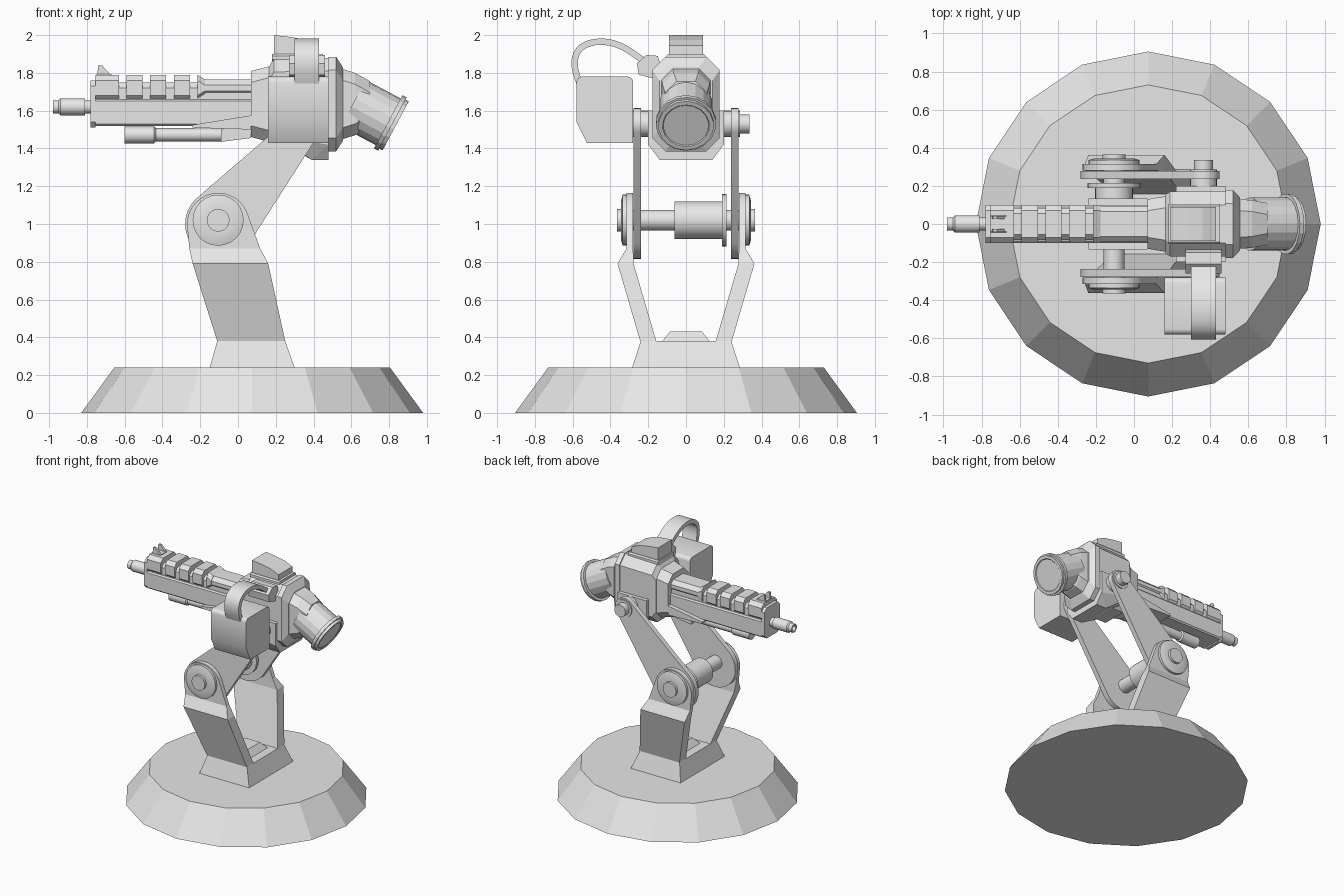
import bpy, bmesh, math
from mathutils import Vector, geometry

default_cube = bpy.data.objects.get("Cube")
if default_cube:
    bpy.data.objects.remove(default_cube, do_unlink=True)

grey = (0.8, 0.8, 0.8, 1)
metal = bpy.data.materials.new("plain grey")
metal.use_nodes = True
metal.diffuse_color = grey
metal.node_tree.nodes["Principled BSDF"].inputs["Base Color"].default_value = grey


def finish(name, bm, smooth):
    bmesh.ops.recalc_face_normals(bm, faces=bm.faces)
    mesh = bpy.data.meshes.new(name)
    bm.to_mesh(mesh)
    bm.free()
    mesh.materials.append(metal)
    if smooth:
        mesh.shade_smooth()
        mesh.set_sharp_from_angle(angle=math.radians(28))
    bpy.context.collection.objects.link(bpy.data.objects.new(name, mesh))


def hull(name, points, smooth=False):
    """Convex solid around a set of points."""
    bm = bmesh.new()
    for point in points:
        bm.verts.new(point)
    bmesh.ops.convex_hull(bm, input=bm.verts)
    bmesh.ops.dissolve_limit(bm, angle_limit=0.01, verts=bm.verts, edges=bm.edges)
    finish(name, bm, smooth)


def prism(name, outline, span, axis="y", smooth=False):
    """Convex side outline, extruded across the span of the given axis."""
    if axis == "y":
        points = [(along, depth, z) for along, z in outline for depth in span]
    else:
        points = [(depth, along, z) for along, z in outline for depth in span]
    hull(name, points, smooth)


def loft(name, rings, smooth=False):
    """Skin a list of equal-length rings and cap both ends."""
    bm = bmesh.new()
    rows = [[bm.verts.new(point) for point in ring] for ring in rings]
    for row, following in zip(rows, rows[1:]):
        for i in range(len(row)):
            bm.faces.new((row[i - 1], row[i], following[i], following[i - 1]))
    bm.faces.new(rows[0])
    bm.faces.new(rows[-1])
    finish(name, bm, smooth)


def circle(across, up, radius, sides=32):
    turns = [math.tau * i / sides for i in range(sides)]
    return [(across + radius * math.cos(turn), up + radius * math.sin(turn)) for turn in turns]


def turned(name, start, direction, steps, sides=24, smooth=True):
    """Turned part: each step is a distance along the direction and a radius."""
    direction = Vector(direction).normalized()
    first = direction.orthogonal().normalized()
    second = direction.cross(first)
    loft(name, [[Vector(start) + direction * distance + first * a + second * b
                 for a, b in circle(0, 0, radius, sides)] for distance, radius in steps], smooth)


def rectangle(x, y, z, length, width):
    """Level ring around a centre point."""
    return [(x + i * length / 2, y + j * width / 2, z)
            for i, j in ((-1, -1), (1, -1), (1, 1), (-1, 1))]


gun_height = 1.635


def body(name, *stations, height=gun_height, chamfer=0.03):
    """Chamfered bar along x: each station is x, half width and half height."""
    rings = []
    for x, wide, tall in stations:
        quarter = [(wide, tall - chamfer), (wide - chamfer, tall)]
        half = [(y, -z) for y, z in reversed(quarter)] + quarter
        ring = half + [(-y, -z) for y, z in half]
        rings.append([(x, y, height + z) for y, z in ring])
    loft(name, rings)


def bar(name, front, back, wide, tall, **options):
    body(name, (front, wide, tall), (back, wide, tall), **options)


# Base and pedestal
base_top, fork_foot = 0.24, 0.38
turned("base", (0.075, 0, 0), (0, 0, 1), [(0, 0.905), (base_top, 0.73)], sides=16, smooth=False)
loft("pedestal", [rectangle(0.075, 0, base_top, length=0.45, width=0.57),
                  rectangle(0.07, 0, fork_foot, length=0.36, width=0.48)])
loft("pedestal_pad", [rectangle(0.07, 0, fork_foot, length=0.22, width=0.25),
                      rectangle(0.07, 0, fork_foot + 0.05, length=0.14, width=0.17)])

# Fork legs, swinging arms and their pivots, one set per side
elbow_x, elbow_z = -0.105, 1.02
wrist_x, wrist_z = 0.365, 1.53
ear_inner, ear_outer = 0.28, 0.315
arm_inner, arm_outer = 0.237, 0.277
for side, sign in (("left", 1), ("right", -1)):
    shoulder = rectangle(-0.07, sign * (ear_inner + ear_outer) / 2, 0.87,
                         length=0.375, width=ear_outer - ear_inner)
    loft("fork_leg_" + side, [rectangle(0.07, sign * 0.2, fork_foot, length=0.36, width=0.085),
                              rectangle(-0.04, sign * 0.32, 0.79, length=0.4, width=0.085),
                              shoulder])
    ear = circle(elbow_x, 1, 0.165) + [(x, z) for x, y, z in shoulder[:2]]
    prism("fork_ear_" + side, ear, (sign * ear_inner, sign * ear_outer), smooth=True)
    arm = circle(elbow_x + 0.01, 1, 0.185) + circle(wrist_x, wrist_z, 0.083)
    prism("arm_" + side, arm, (sign * arm_inner, sign * arm_outer), smooth=True)
    washer, pin = 0.135, 0.06
    turned("elbow_cap_" + side, (elbow_x, sign * ear_outer, elbow_z), (0, sign, 0),
           [(0, washer), (0.02, washer), (0.03, 0.1), (0.03, pin), (0.05, pin)])
    turned("wrist_pin_" + side, (wrist_x, sign * 0.19, wrist_z), (0, sign, 0),
           [(0, 0.07), (0.095, 0.07), (0.095, 0.05), (0.145, 0.05)])
turned("cross_shaft", (elbow_x, -ear_inner, elbow_z), (0, 1, 0),
       [(0, 0.055), (ear_inner * 2, 0.055)])
turned("shaft_sleeve", (elbow_x, -0.06, elbow_z), (0, 1, 0), [(0, 0.1), (0.26, 0.1)])
turned("shaft_flange", (elbow_x, 0.19, elbow_z), (0, 1, 0), [(0, 0.14), (0.025, 0.14)])

# Receiver, from its nose to its rear block
nose, receiver_front, receiver_back, collar_back = 0.07, 0.165, 0.48, 0.555
body("receiver_nose", (nose, 0.13, 0.175), (receiver_front, 0.145, 0.2), chamfer=0.06)
body("receiver", (receiver_front, 0.155, 0.2), (0.19, 0.17, 0.24), (receiver_back, 0.17, 0.245),
     chamfer=0.07)
body("receiver_collar", (receiver_back, 0.178, 0.25), (0.52, 0.178, 0.25),
     (collar_back, 0.14, 0.195), chamfer=0.07)
body("rear_block", (collar_back, 0.13, 0.185), (0.62, 0.125, 0.165), (0.7, 0.11, 0.12),
     chamfer=0.06)

# Cradle under the receiver and hood on top of it
cradle_side = [(0.22, 0.2, 1.6), (receiver_back, 0.2, 1.6), (0.22, 0.2, 1.46),
               (receiver_back, 0.2, 1.42), (0.25, 0.15, 1.42),
               (0.39, 0.14, 1.34), (receiver_back, 0.14, 1.34)]
hull("cradle", [(x, sign * y, z) for x, y, z in cradle_side for sign in (1, -1)])
hood_bottom, hood_front, hood_back = 1.87, 0.19, 0.43
prism("top_hood", [(hood_front, hood_bottom), (hood_front, 2), (0.28, 1.99), (0.36, 1.975),
                   (hood_back, 1.945), (hood_back, hood_bottom)], (-0.09, 0.09))
bar("hood_base", hood_front - 0.01, hood_back + 0.02, 0.105, 0.02, height=1.88, chamfer=0.01)

# Tilted rear drum with a stepped rim
drum, flange, rim = 0.14, 0.16, 0.147
turned("rear_drum", (0.61, 0, 1.64), (0.88, 0, -0.47),
       [(0, drum), (0.21, drum), (0.21, flange), (0.235, flange), (0.235, rim),
        (0.255, rim), (0.255, 0.125), (0.25, 0.12)], sides=18, smooth=False)

# Barrel housing with a slotted upper shroud
housing_front, housing_back, housing_wide = -0.755, 0.1, 0.1
shroud = dict(height=1.72, chamfer=0.03)
bar("housing_core", housing_front, housing_back, housing_wide - 0.015, 0.115)
bar("housing_lower", housing_front, housing_back, housing_wide, 0.07, height=1.59, chamfer=0.01)
bar("housing_face", housing_front - 0.025, housing_front, housing_wide, 0.125)
rib_start = housing_front
for i in range(4):
    slot = -0.61 + i / 8
    bar(f"shroud_rib_{i + 1}", rib_start, slot - 0.02, housing_wide, 0.07, **shroud)
    rib_start = slot + 0.02
body("shroud_ramp", (rib_start, housing_wide, 0.07), (rib_start + 0.04, housing_wide, 0.045),
     **shroud)
bar("housing_rear", rib_start, housing_back, housing_wide - 0.005, 0.045, **shroud)

# Front sight, underplate and bracket
sight_base = 1.785
bar("front_sight", -0.75, -0.67, 0.045, 0.01, height=sight_base, chamfer=0.005)
for side, sign in (("left", 1), ("right", -1)):
    prism("sight_post_" + side, [(-0.745, sight_base), (-0.74, 1.84), (-0.72, 1.84),
                                 (-0.67, sight_base)], (sign * 0.025, sign * 0.042))
prism("underplate", [(-0.24, 1.51), (nose, 1.5), (nose, 1.575), (-0.24, 1.525)], (-0.135, 0.135))
prism("under_bracket", [(-0.09, 1.435), (-0.09, 1.5), (-0.02, 1.53), (nose, 1.53),
                        (nose, 1.455)], (-0.06, 0.06))

# Muzzle and lower tube
thin, thick, bore = 0.035, 0.045, 0.022
turned("muzzle", (housing_front, 0, 1.62), (-1, 0, 0),
       [(0, thin), (0.055, thin), (0.055, thick), (0.185, thick), (0.195, thin),
        (0.225, thin), (0.225, bore), (0.195, bore)])
turned("lower_tube", (-0.6, 0, 1.472), (1, 0, 0),
       [(0, thick), (0.155, thick), (0.165, thin), (0.53, thin)])

# Supply box, feed belt and connector
box_outer, box_inner, box_bottom, corner = -0.58, -0.28, 1.43, 0.03
box_outline = [(box_outer, 1.54), (box_outer + 0.055, box_bottom), (box_inner, box_bottom)]
for y in (box_outer + corner, box_inner - corner):
    box_outline += circle(y, 1.78 - corner, corner, sides=16)
prism("supply_box", box_outline, (0.16, receiver_back), axis="x", smooth=True)

crest = (-0.45, 1.965)
rise = [(-0.565, 1.75), (-0.63, 1.9), (-0.56, crest[1]), crest]
fall = [crest, (-0.36, crest[1]), (-0.3, 1.92), (-0.22, 1.86)]
path = geometry.interpolate_bezier(*map(Vector, rise), 12)[:-1]
path += geometry.interpolate_bezier(*map(Vector, fall), 12)
belt = []
for i, point in enumerate(path):
    ahead = path[min(i + 1, len(path) - 1)] - path[max(i - 1, 0)]
    offset = Vector((-ahead.y, ahead.x)).normalized() * 0.017
    outer, inner = point + offset, point - offset
    belt.append([(x, edge.x, edge.y) for x, edge in
                 ((0.3, outer), (0.43, outer), (0.43, inner), (0.3, inner))])
loft("feed_belt", belt, smooth=True)
prism("feed_connector", [(-0.26, 1.85), (-0.21, 1.895), (-0.15, 1.89), (-0.12, 1.8),
                         (-0.17, 1.77), (-0.25, 1.79)], (0.27, 0.46), axis="x")
